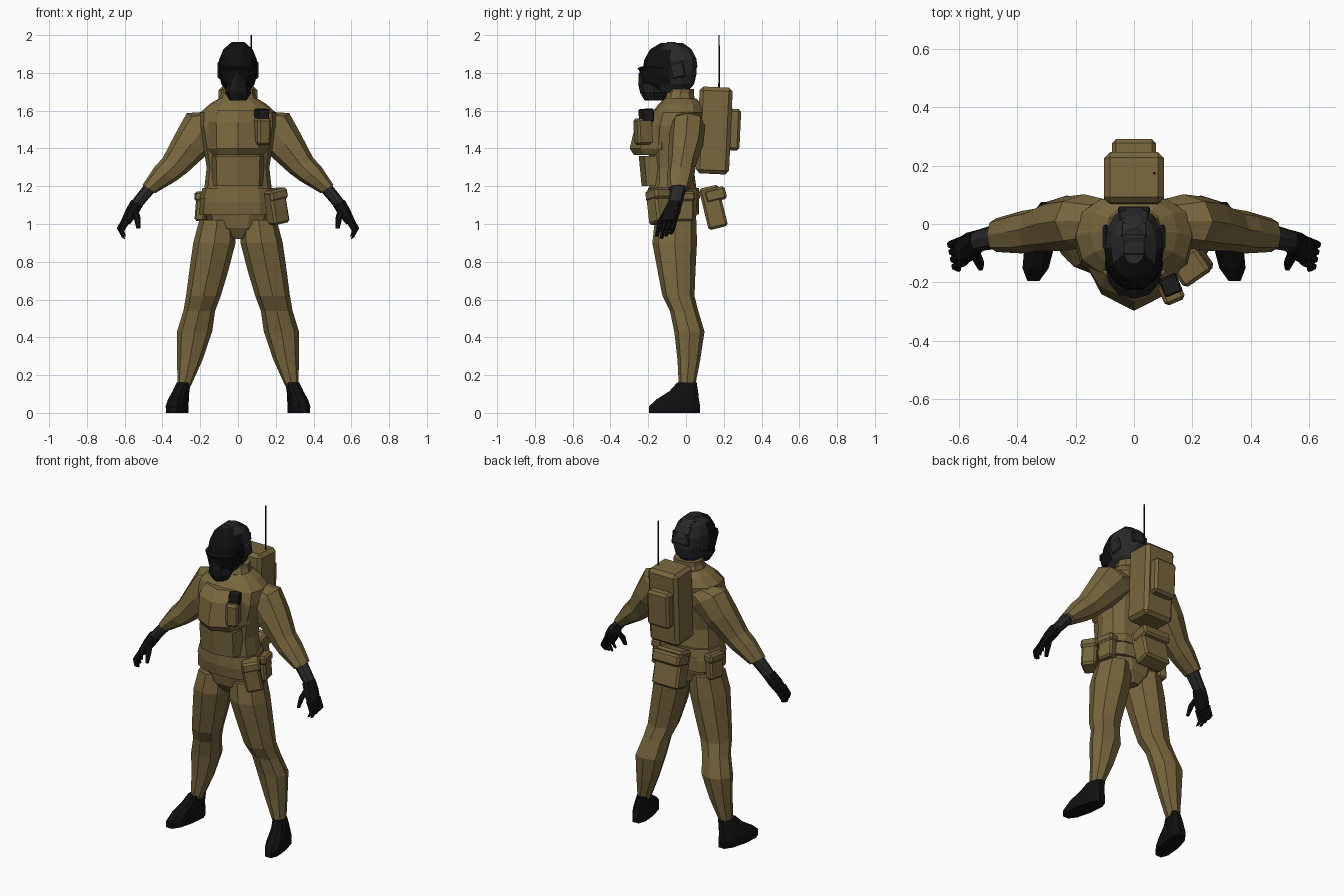
import bpy, bmesh, math
from mathutils import Vector, Euler


def material(name, rgb):
    m = bpy.data.materials.new(name)
    m.diffuse_color = (*rgb, 1)
    return m


KHAKI = material("khaki cloth", (0.19, 0.135, 0.048))
BLACK = material("black rubber", (0.005, 0.005, 0.005))
GREY = material("dark grey", (0.022, 0.022, 0.023))
MASK = material("charcoal", (0.012, 0.012, 0.012))
X, Y = Vector((1, 0, 0)), Vector((0, 1, 0))


def finish(bm, name, mats, mirror=False):
    bmesh.ops.recalc_face_normals(bm, faces=bm.faces[:])
    me = bpy.data.meshes.new(name)
    bm.to_mesh(me)
    bm.free()
    for m in mats:
        me.materials.append(m)
    ob = bpy.data.objects.new(name, me)
    bpy.context.collection.objects.link(ob)
    if mirror:
        ob.modifiers.new("mirror", 'MIRROR').use_mirror_merge = False
    return ob


def loft(name, rings, mat, u=X, v=Y, n=8, p=0.9, mirror=False, extra=None, rule=None):
    """Skin through rings given as (x, y, z, radius along u, radius along v)."""
    bm = bmesh.new()
    power = lambda t: math.copysign(abs(t) ** p, t) if abs(t) > 1e-6 else 0.0
    loops = []
    for x, y, z, ru, rv in rings:
        angles = [math.tau * i / n for i in range(n)]
        loops.append([bm.verts.new(Vector((x, y, z)) + u * ru * power(math.cos(a))
                                   + v * rv * power(math.sin(a))) for a in angles])
    for a, b in zip(loops, loops[1:]):
        for i in range(n):
            j = (i + 1) % n
            bm.faces.new((a[i], a[j], b[j], b[i]))
    bm.faces.new(loops[0])
    bm.faces.new(loops[-1])
    if rule:
        for f in bm.faces:
            f.material_index = int(rule(f.calc_center_median()))
    return finish(bm, name, [mat] + ([extra] if extra else []), mirror)


def box(name, c, size, mat, rot=(0, 0, 0), bevel=0.012, mirror=False):
    bm = bmesh.new()
    bmesh.ops.create_cube(bm, size=1)
    r = Euler(rot).to_matrix()
    for vert in bm.verts:
        vert.co = Vector([a * b for a, b in zip(vert.co, size)])
    if bevel:
        bmesh.ops.bevel(bm, geom=bm.edges[:], offset=bevel, segments=1, affect='EDGES')
    for vert in bm.verts:
        vert.co = r @ vert.co + Vector(c)
    return finish(bm, name, [mat], mirror)


# Jacket and pelvis
loft("jacket", [(0, -.06, 1.05, .205, .13), (0, -.065, 1.12, .2, .135),
                (0, -.07, 1.19, .178, .125), (0, -.075, 1.30, .166, .115),
                (0, -.07, 1.42, .185, .13), (0, -.055, 1.52, .205, .145),
                (0, -.04, 1.59, .2, .14), (0, -.03, 1.635, .15, .115),
                (0, -.03, 1.665, .1, .085)], KHAKI, n=12, p=.8)
loft("belt", [(0, -.065, 1.135, .203, .14), (0, -.067, 1.19, .188, .135)],
     KHAKI, n=12, p=.8)
loft("pelvis", [(0, -.05, .92, .04, .07), (0, -.055, .98, .14, .105),
                (0, -.055, 1.08, .19, .12)], KHAKI, n=10)
loft("collar", [(0, -.035, 1.63, .115, .09), (0, -.03, 1.69, .09, .075),
                (0, -.025, 1.715, .088, .07)], KHAKI, n=10)

# Chest rig
loft("chest_plate", [(0, -.125, 1.365, .15, .15), (0, -.13, 1.40, .17, .168),
                     (0, -.125, 1.54, .175, .14), (0, -.10, 1.60, .15, .11)],
     KHAKI, p=1.2)
loft("abdomen_rig", [(0, -.12, 1.2, .145, .115), (0, -.12, 1.36, .15, .13)], KHAKI, p=.75)
box("chest_pocket", (.125, -.225, 1.49), (.075, .09, .14), KHAKI, (.05, 0, .4))
box("radio", (.125, -.21, 1.575), (.065, .065, .07), MASK, (.05, 0, .4), .006)

# Trousers
loft("leg", [(.11, -.055, 1.02, .095, .11), (.125, -.06, .90, .112, .118),
             (.155, -.05, .75, .103, .1), (.183, -.04, .62, .092, .085),
             (.205, -.01, .54, .084, .075), (.23, .018, .43, .093, .08),
             (.255, .015, .28, .067, .06), (.286, .005, .14, .035, .043)],
     KHAKI, mirror=True)

# Boots, turned slightly outwards
heel = Vector((-.17, .985, 0))
loft("boot", [(.322, -.06, 0, .052, .143), (.322, -.06, .035, .053, .143),
              (.316, -.045, .07, .05, .12), (.302, -.012, .115, .042, .08),
              (.288, .005, .16, .037, .055)], BLACK, v=heel, n=10, p=.8, mirror=True)

# Sleeves, cuffs and gloves
across = Vector((.83, 0, .55))
loft("sleeve", [(.10, .01, 1.55, .075, .08), (.17, .01, 1.52, .092, .122),
                (.25, .0, 1.42, .092, .1), (.335, -.02, 1.31, .073, .075),
                (.385, -.028, 1.265, .073, .068), (.472, -.038, 1.185, .058, .04)],
     KHAKI, u=Y, v=across, mirror=True)
loft("cuff", [(.455, -.038, 1.205, .045, .034), (.505, -.05, 1.145, .04, .032),
              (.55, -.06, 1.09, .036, .03)], GREY, u=Y, v=across, mirror=True)
side = Vector((.2, .96, .05))
flat = Vector((.86, -.2, .45))
loft("palm", [(.535, -.06, 1.11, .04, .036), (.565, -.078, 1.06, .05, .034),
              (.595, -.095, 1.01, .048, .026)], BLACK, u=side, v=flat, mirror=True)
for i in range(4):
    d = -.037 + .025 * i
    loft("finger_%d" % (i + 1),
         [(.59 + d * .2, -.095 + d, 1.025, .013, .017),
          (.622 + d * .2, -.108 + d, .97, .013, .015),
          (.61 + d * .2, -.118 + d, .925 + .012 * abs(i - 1), .01, .011)],
         BLACK, u=side, v=flat, n=6, mirror=True)
loft("thumb", [(.552, -.09, 1.08, .022, .022), (.533, -.128, 1.03, .018, .018),
               (.527, -.15, .975, .011, .011)], BLACK, n=6, mirror=True)

# Head: grey helmet behind, black visor in front
loft("neck", [(0, -.035, 1.62, .07, .06), (0, -.045, 1.76, .065, .065)], GREY, n=10)
loft("helmet", [(0, -.085, 1.695, .055, .09), (0, -.082, 1.74, .088, .128),
                (0, -.088, 1.80, .102, .148), (0, -.082, 1.87, .1, .142),
                (0, -.08, 1.925, .078, .112), (0, -.075, 1.958, .04, .06)],
     BLACK, n=14, p=.9, extra=GREY, rule=lambda c: c.y > -.11)
loft("visor", [(0, -.13, 1.745, .085, .105), (0, -.13, 1.81, .099, .117),
               (0, -.135, 1.825, .1, .122), (0, -.13, 1.835, .09, .105)], BLACK, n=12)
loft("face_mask", [(0, -.165, 1.655, .045, .055), (0, -.168, 1.695, .07, .075),
                   (0, -.175, 1.74, .055, .078), (0, -.17, 1.80, .025, .08)], MASK, p=1)
box("ear_pad", (.098, -.045, 1.815), (.02, .075, .085), GREY, (.2, 0, 0), .008, True)
for i in range(4):
    a = math.radians(8 + 28 * i)
    box("helmet_panel_%d" % (i + 1),
        (0, -.075 + .124 * math.cos(a), 1.835 + .118 * math.sin(a)),
        (.11 - .01 * i, .055, .02), GREY, (a - math.pi / 2, 0, 0), .006)

# Backpack and antenna
box("backpack", (0, .15, 1.495), (.205, .175, .46), KHAKI, (-.045, 0, 0), .02)
box("backpack_pocket", (0, .25, 1.5), (.15, .075, .22), KHAKI, (-.045, 0, 0), .014)
loft("antenna", [(.07, .175, 1.70, .005, .005), (.07, .175, 2.0, .004, .004)], BLACK, n=6)

# Pouches around the hips
box("rear_pouch", (0, .145, 1.088), (.18, .105, .225), KHAKI, (.24, 0, 0))
box("rear_pouch_flap", (0, .155, 1.155), (.19, .115, .07), KHAKI, (.24, 0, 0))
box("front_pouch", (.2, -.145, 1.09), (.1, .09, .18), KHAKI, (0, -.2, .6))
box("front_pouch_flap", (.195, -.148, 1.155), (.11, .1, .06), KHAKI, (0, -.2, .6))
box("side_pouch", (.19, -.01, 1.09), (.055, .1, .15), KHAKI, (0, -.08, .2), .01, True)
box("side_pouch_flap", (.19, -.01, 1.145), (.065, .11, .05), KHAKI, (0, -.08, .2), .01, True)
